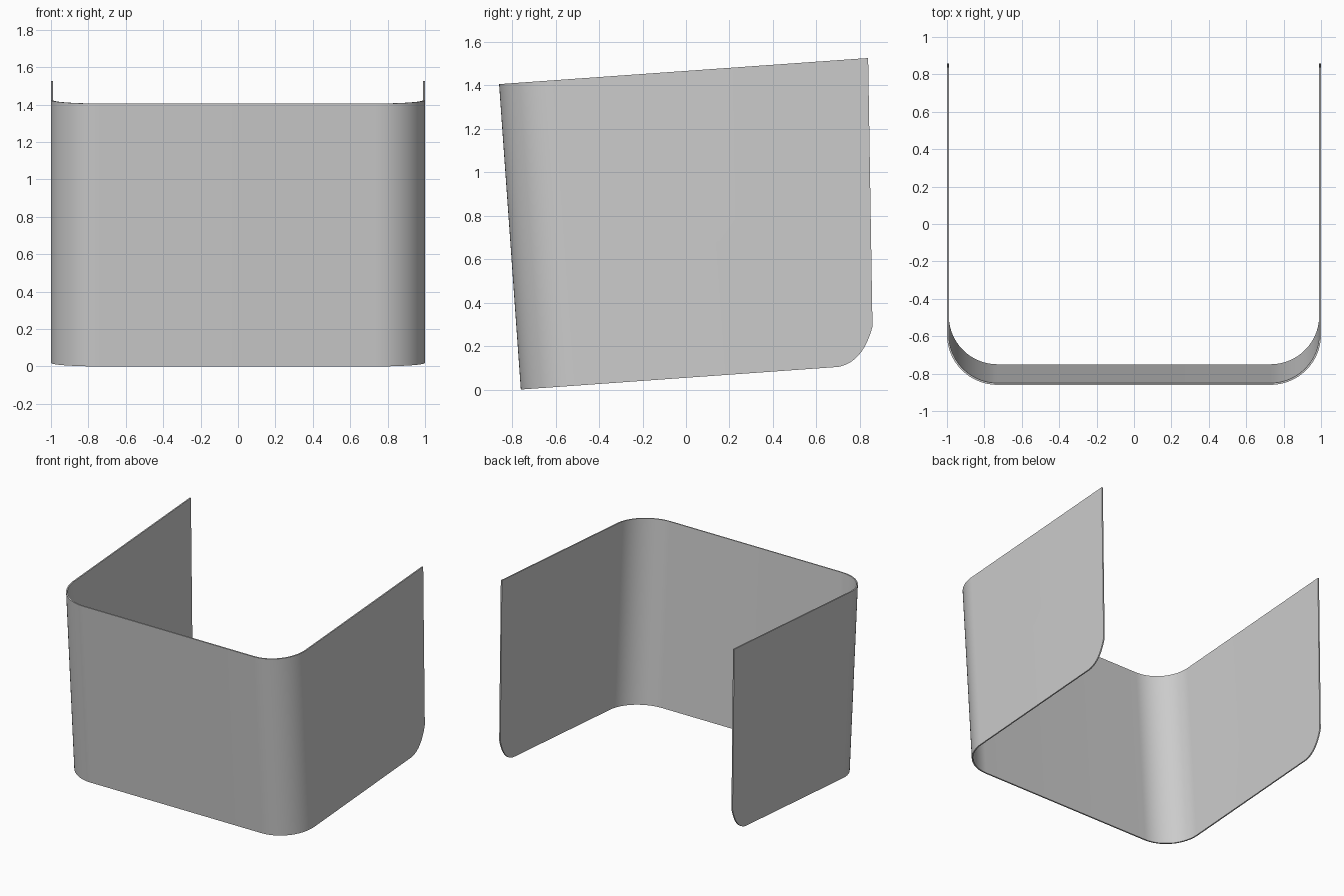
import bpy, bmesh, math
from mathutils import Vector

if "Cube" in bpy.data.objects:
    bpy.data.objects.remove(bpy.data.objects["Cube"])

# Tilted frame of the bent sheet: depth and height directions lean about 4 degrees
tilt = math.atan2(0.12, 1.695)
depth = Vector((0, math.cos(tilt), math.sin(tilt)))
bottom_front = Vector((0, -0.76, 0.0))
rise = Vector((0, -0.10, 1.405))
radius = 0.27
segments = 24


def base(x, u):
    return Vector((x, 0, 0)) + bottom_front + depth * u


# Plan of the front: left bend, flat front, right bend
bend = [(1 - radius + radius * math.cos(a), radius - radius * math.sin(a))
        for a in (i * math.pi / 2 / segments for i in range(segments + 1))]
plan = [(-x, u) for x, u in bend] + bend[::-1]

bm = bmesh.new()
low = [bm.verts.new(base(x, u)) for x, u in plan]
high = [bm.verts.new(base(x, u) + rise) for x, u in plan]
for i in range(len(plan) - 1):
    bm.faces.new((low[i], low[i + 1], high[i + 1], high[i]))

# Flat side walls with a rounded lower back corner
p0, p1, p2 = Vector((0.70, 0.104)), Vector((0.815, 0.125)), Vector((0.858, 0.29))
steps = 14
corner = [p0 * (1 - t) ** 2 + p1 * 2 * t * (1 - t) + p2 * t * t
          for t in (i / steps for i in range(steps + 1))]
outline = corner + [Vector((0.838, 1.525))]
for side, a, b in ((1, low[-1], high[-1]), (-1, low[0], high[0])):
    rim = [bm.verts.new((side, p.x, p.y)) for p in outline]
    loop = [a] + rim + [b]
    bm.faces.new(loop if side > 0 else loop[::-1])

bm.normal_update()
mesh = bpy.data.meshes.new("bent_panel")
bm.to_mesh(mesh)
bm.free()
panel = bpy.data.objects.new("bent_panel", mesh)
bpy.context.collection.objects.link(panel)

# Sheet thickness, grown inwards
solid = panel.modifiers.new("thickness", 'SOLIDIFY')
solid.thickness = 0.01
solid.offset = -1

bpy.context.view_layer.objects.active = panel
panel.select_set(True)
bpy.ops.object.modifier_apply(modifier=solid.name)
bpy.ops.object.shade_smooth_by_angle(angle=math.radians(30))
